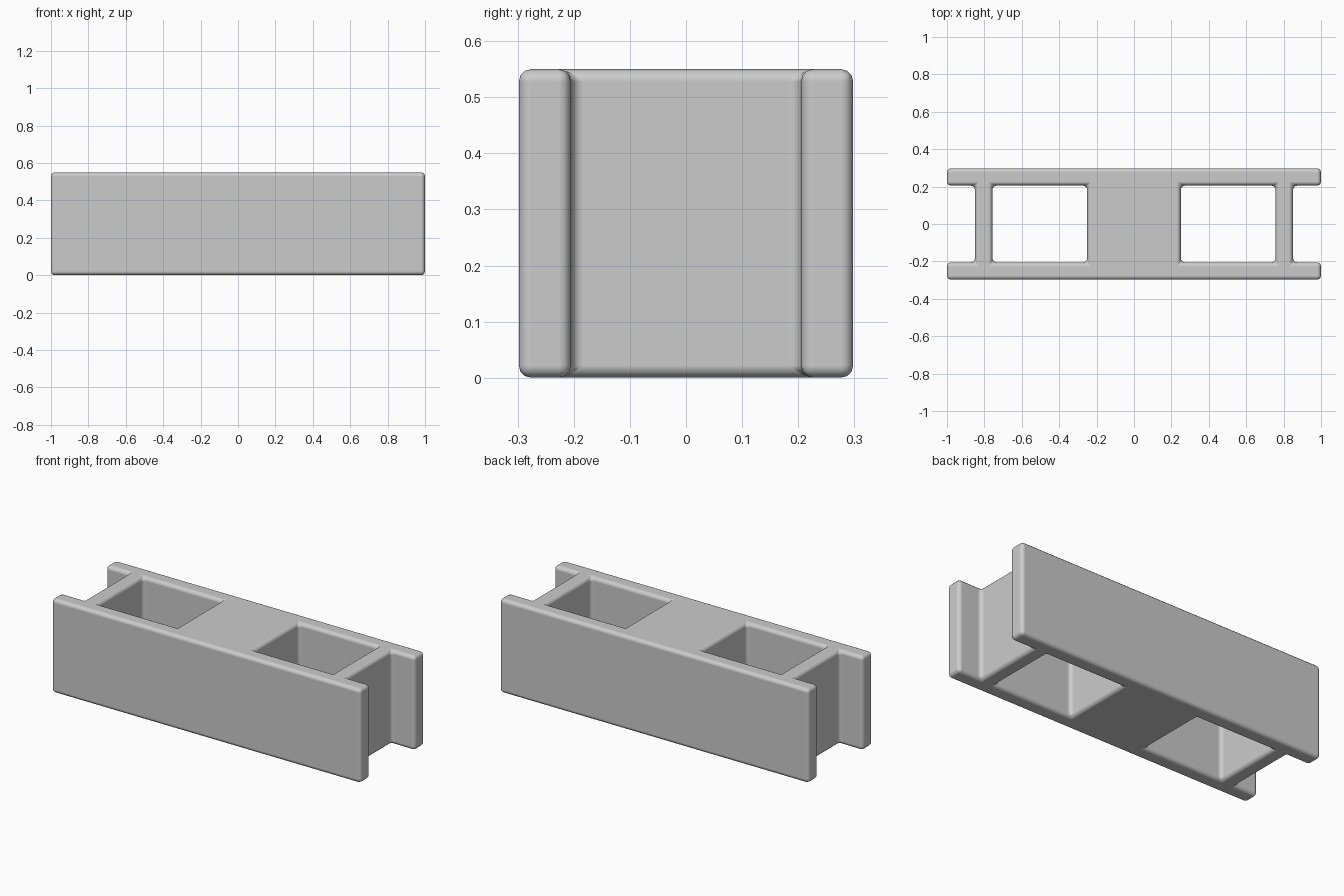
import bpy, bmesh

if "Cube" in bpy.data.objects:
    bpy.data.objects.remove(bpy.data.objects["Cube"])

HEIGHT = 0.55
XS = [-1.0, -0.85, -0.757, -0.25, 0.25, 0.757, 0.85, 1.0]
YS = [-0.298, -0.205, 0.205, 0.298]
OPEN_CELLS = {0, 2, 4, 6}   # end notches and the two cores, in the middle row

# Plan of the block as a grid of solid cells
bm = bmesh.new()
grid = [[bm.verts.new((x, y, 0)) for y in YS] for x in XS]
for i in range(len(XS) - 1):
    for j in range(len(YS) - 1):
        if j == 1 and i in OPEN_CELLS:
            continue
        bm.faces.new((grid[i][j], grid[i + 1][j], grid[i + 1][j + 1], grid[i][j + 1]))

# Raise the plan to full height
ext = bmesh.ops.extrude_face_region(bm, geom=bm.faces[:], use_keep_orig=True)
top = [g for g in ext["geom"] if isinstance(g, bmesh.types.BMVert)]
bmesh.ops.translate(bm, verts=top, vec=(0, 0, HEIGHT))
bmesh.ops.recalc_face_normals(bm, faces=bm.faces)

mesh = bpy.data.meshes.new("hollow_block")
bm.to_mesh(mesh)
bm.free()
block = bpy.data.objects.new("hollow_block", mesh)
bpy.context.collection.objects.link(block)

# Softly rounded edges
bevel = block.modifiers.new("rounded_edges", "BEVEL")
bevel.width = 0.022
bevel.segments = 3
bevel.limit_method = "ANGLE"
bevel.harden_normals = True

bpy.context.view_layer.objects.active = block
block.select_set(True)
bpy.ops.object.shade_smooth()
